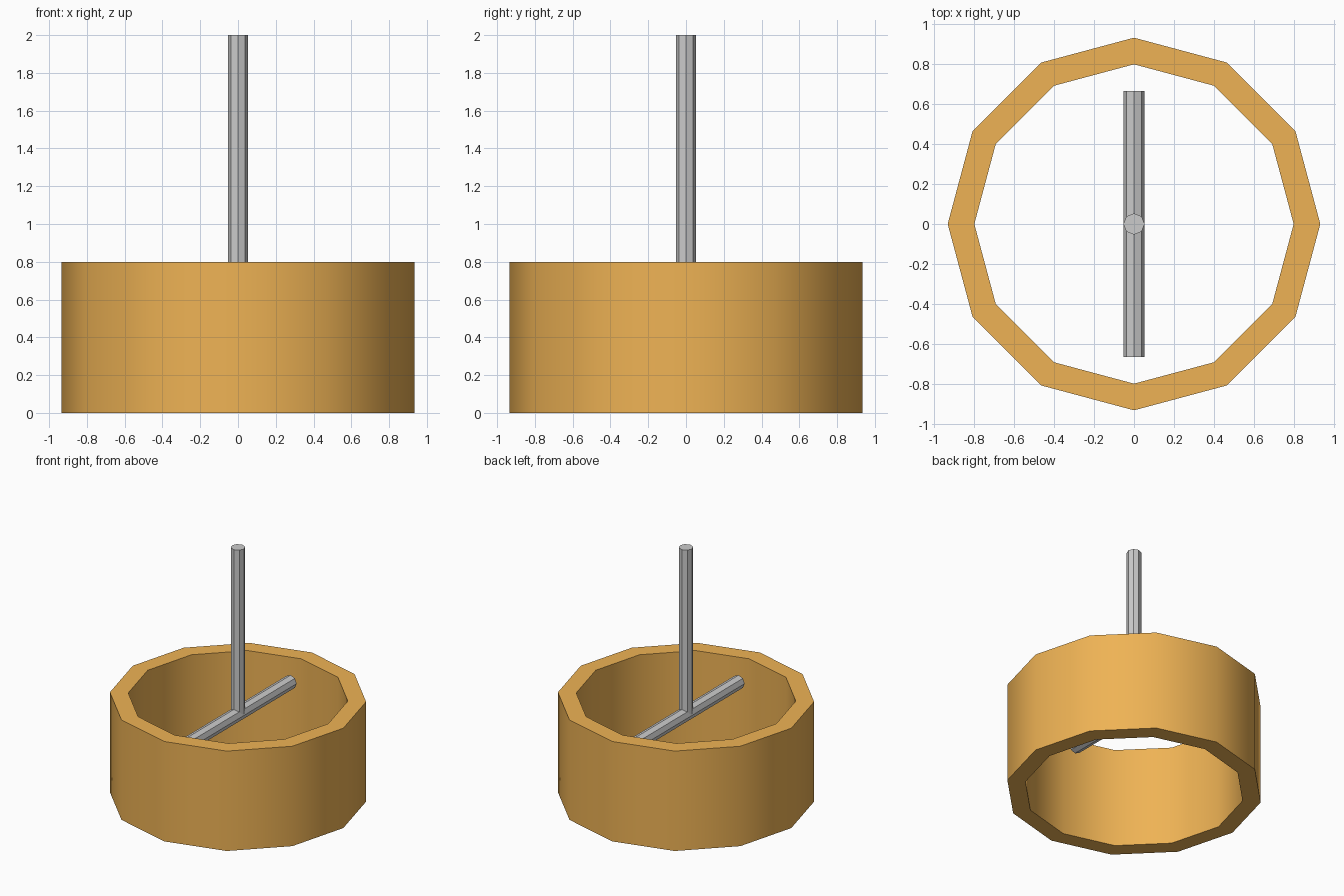
import bpy, bmesh, math
from mathutils import Matrix, Vector

if "Cube" in bpy.data.objects:
    bpy.data.objects.remove(bpy.data.objects["Cube"])

U = 2 / 15  # model unit: total height is 15 units


def make_object(name, bm):
    bmesh.ops.recalc_face_normals(bm, faces=bm.faces)
    mesh = bpy.data.meshes.new(name)
    bm.to_mesh(mesh)
    bm.free()
    obj = bpy.data.objects.new(name, mesh)
    bpy.context.collection.objects.link(obj)
    return obj


def rod(name, start, end, radius, sides=8):
    start, end = Vector(start), Vector(end)
    axis = end - start
    turn = axis.to_track_quat('Z', 'Y').to_matrix().to_4x4()
    bm = bmesh.new()
    bmesh.ops.create_cone(bm, cap_ends=True, segments=sides, radius1=radius,
                          radius2=radius, depth=axis.length,
                          matrix=Matrix.Translation((start + end) / 2) @ turn)
    return make_object(name, bm)


# Open twelve-sided ring: rectangular wall section swept around z
sides = 12
section = [(6 * U, 0), (7 * U, 0), (7 * U, 6 * U), (6 * U, 6 * U)]
bm = bmesh.new()
loops = []
for i in range(sides):
    a = math.tau * i / sides
    loops.append([bm.verts.new((r * math.cos(a), r * math.sin(a), z)) for r, z in section])
for i in range(sides):
    p, q = loops[i], loops[(i + 1) % sides]
    for j in range(4):
        k = (j + 1) % 4
        bm.faces.new((p[j], q[j], q[k], p[k]))
ring = make_object("ring_wall", bm)
mat = bpy.data.materials.new("amber")
mat.diffuse_color = (0.86, 0.45, 0.09, 1)
mat.use_nodes = True
mat.node_tree.nodes["Principled BSDF"].inputs["Base Color"].default_value = mat.diffuse_color
ring.data.materials.append(mat)
bpy.context.view_layer.objects.active = ring
ring.select_set(True)
bpy.ops.object.shade_smooth_by_angle(angle=math.radians(40))

# Crossbar inside the ring and upright rod standing on it
rod("crossbar", (0, -5 * U, 5 * U), (0, 5 * U, 5 * U), 0.4 * U)
rod("upright_rod", (0, 0, 5 * U), (0, 0, 15 * U), 0.4 * U)
